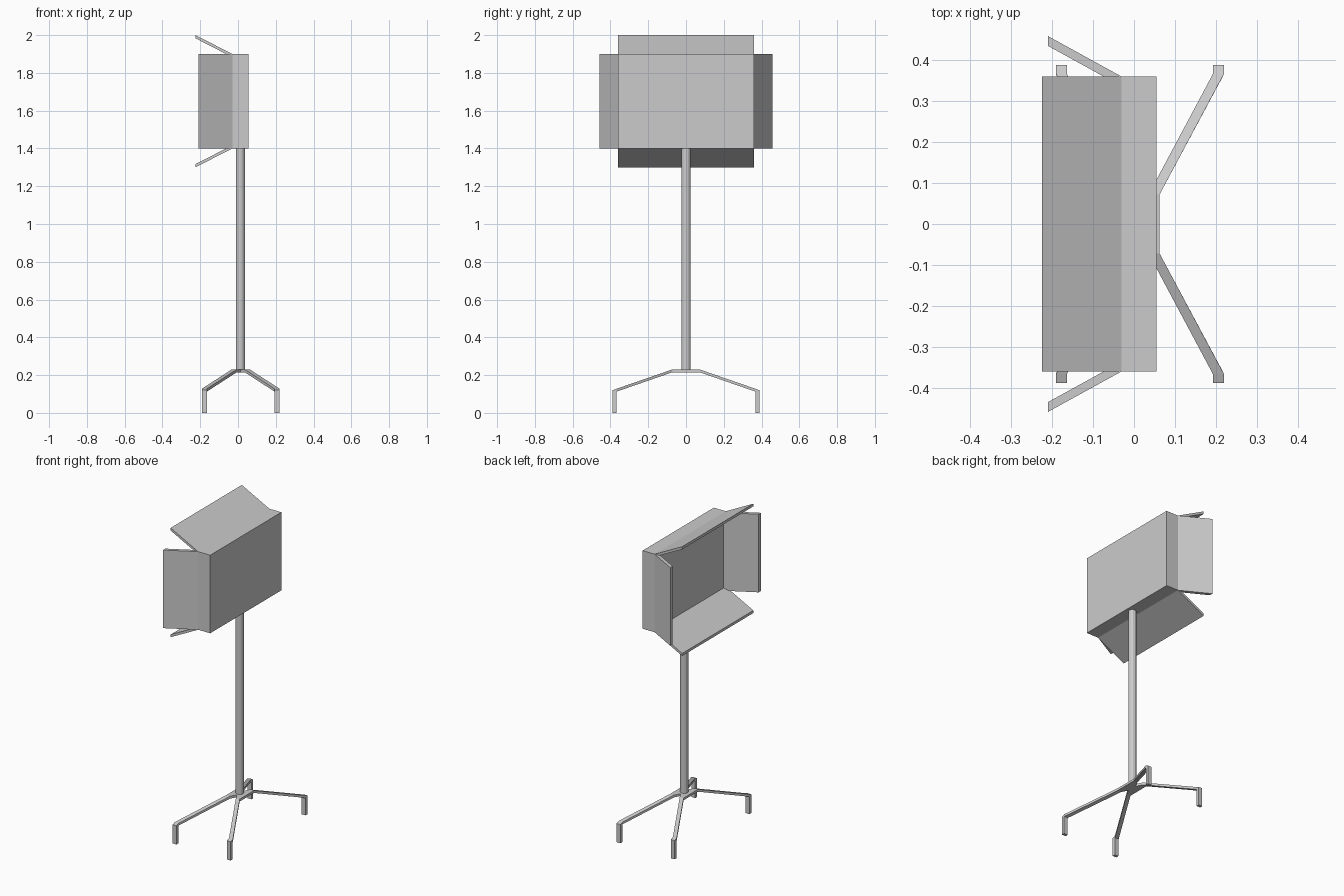
import bpy

if "Cube" in bpy.data.objects:
    bpy.data.objects.remove(bpy.data.objects["Cube"])

CX = 0.0145  # centre line of the stand


def add_mesh(name, verts, faces):
    me = bpy.data.meshes.new(name)
    me.from_pydata(verts, [], faces)
    me.update()
    ob = bpy.data.objects.new(name, me)
    bpy.context.collection.objects.link(ob)
    # consistent outward normals
    bpy.context.view_layer.objects.active = ob
    bpy.ops.object.mode_set(mode='EDIT')
    bpy.ops.mesh.select_all(action='SELECT')
    bpy.ops.mesh.normals_make_consistent(inside=False)
    bpy.ops.object.mode_set(mode='OBJECT')
    return ob


def loft(name, sections):
    """Closed solid through equal-length rings of points."""
    n = len(sections[0])
    verts = [p for s in sections for p in s]
    faces = [tuple(range(n)), tuple(range(len(verts) - n, len(verts)))]
    for k in range(len(sections) - 1):
        for i in range(n):
            j = (i + 1) % n
            faces.append((k * n + i, k * n + j, (k + 1) * n + j, (k + 1) * n + i))
    return add_mesh(name, verts, faces)


# lamp housing
bpy.ops.mesh.primitive_cube_add(size=1, location=(0.0125, 0, 1.65))
housing = bpy.context.object
housing.name = "lamp_housing"
housing.scale = (0.085, 0.72, 0.5)

# four barn-door flaps, hinged on the open face at x = -0.03
for s, label in ((1, "back"), (-1, "front")):
    prof = [(-0.03, 0.36), (-0.21, 0.459), (-0.21, 0.435), (-0.03, 0.336)]
    loft("side_flap_" + label, [[(x, s * y, z) for x, y in prof] for z in (1.4, 1.9)])
for s, label in ((1, "top"), (-1, "bottom")):
    prof = [(-0.03, 0.25), (-0.225, 0.35), (-0.225, 0.333), (-0.03, 0.233)]
    loft("flap_" + label, [[(x, y, 1.65 + s * h) for x, h in prof] for y in (-0.36, 0.36)])

# pole
bpy.ops.mesh.primitive_cylinder_add(vertices=12, radius=0.024, depth=1.18,
                                    location=(CX - 0.002, 0, 0.81))
bpy.context.object.name = "pole"

# hub plate with a notch between each pair of legs
quarter = [(0.048, 0.072), (0.021, 0.072), (0, 0.034)]
outline = (quarter + [(-x, y) for x, y in quarter[1::-1]]
           + [(-x, -y) for x, y in quarter] + [(x, -y) for x, y in quarter[1::-1]])
loft("hub_plate", [[(CX + x, y, z) for x, y in outline] for z in (0.215, 0.23)])

# four splayed legs: (x centre, top/outer yz, bottom/inner yz)
path = [(0.0345, (0.072, 0.23), (0.072, 0.215)),
        (0.192, (0.367, 0.128), (0.366, 0.113)),
        (0.192, (0.388, 0.12), (0.369, 0.108)),
        (0.192, (0.388, 0), (0.369, 0))]
for sx in (1, -1):
    for sy in (1, -1):
        rings = []
        for x, (yo, zo), (yi, zi) in path:
            a, b = CX + sx * (x - 0.0135), CX + sx * (x + 0.0135)
            rings.append([(a, sy * yo, zo), (b, sy * yo, zo), (b, sy * yi, zi), (a, sy * yi, zi)])
        loft("leg_%s_%s" % ("right" if sx > 0 else "left", "back" if sy > 0 else "front"), rings)
